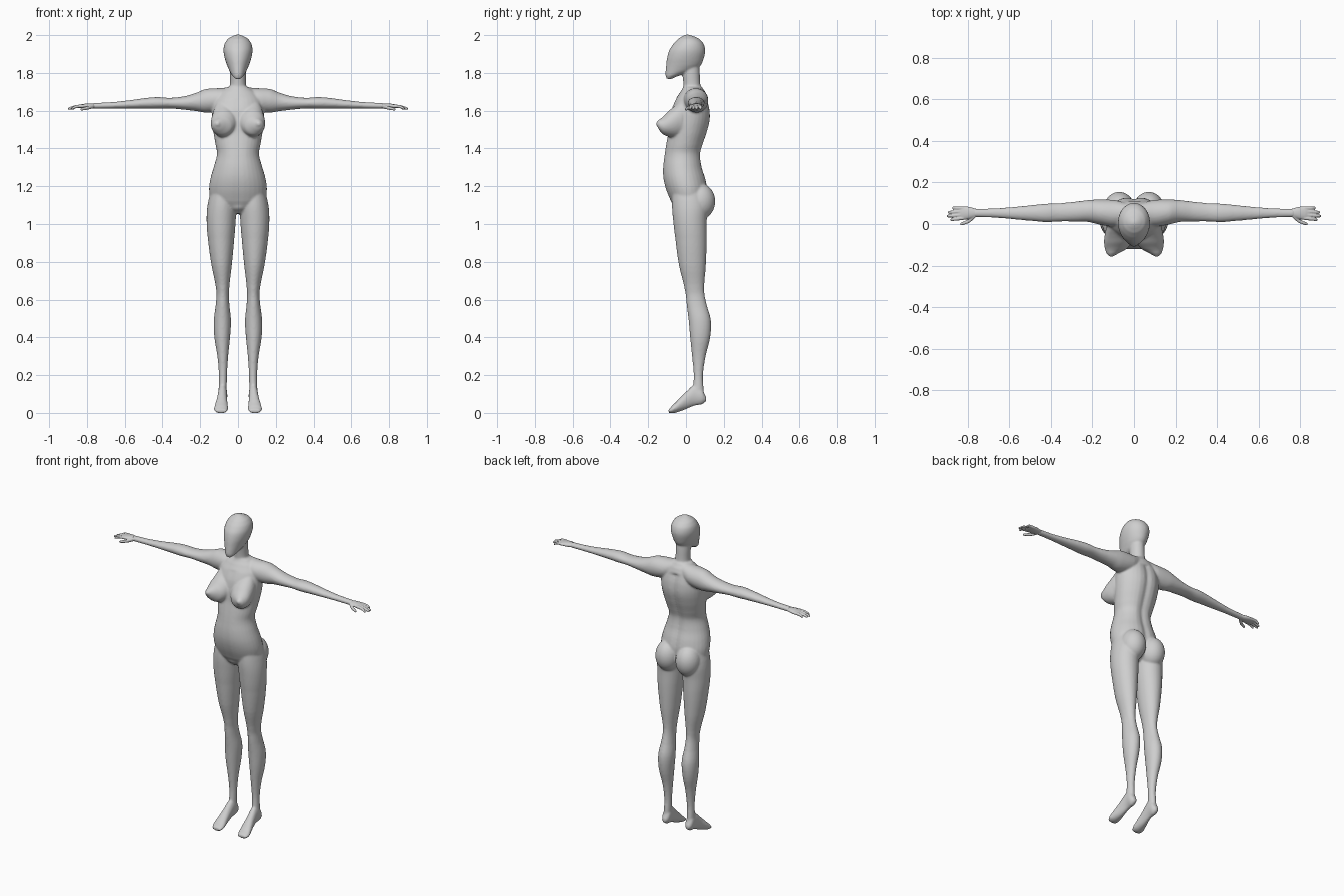
import bpy
import bmesh
from math import sin, cos, pi, exp
from mathutils import Vector

default = bpy.data.objects.get("Cube")
if default:
    bpy.data.objects.remove(default, do_unlink=True)

grey = bpy.data.materials.new("mannequin_grey")
grey.use_nodes = True
grey.diffuse_color = (0.62, 0.62, 0.62, 1)
grey.node_tree.nodes["Principled BSDF"].inputs["Base Color"].default_value = (0.62, 0.62, 0.62, 1)

SIDES = 32
STEPS = 4


def spline(rows):
    """Refine a table of sections with a Catmull-Rom curve."""
    out = []
    for i in range(len(rows) - 1):
        p0, p1 = rows[max(i - 1, 0)], rows[i]
        p2, p3 = rows[i + 1], rows[min(i + 2, len(rows) - 1)]
        for k in range(STEPS):
            t = k / STEPS
            out.append([b + t * ((c - a) + t * ((2 * a - 5 * b + 4 * c - d)
                        + t * (3 * b - a - 3 * c + d))) / 2
                        if n else b + t * (c - b)
                        for n, (a, b, c, d) in enumerate(zip(p0, p1, p2, p3))])
    out.append(list(rows[-1]))
    return out


def skin(bm, rings):
    """Join rings of points into a closed skin."""
    loops = [[bm.verts.new(p) for p in ring] for ring in rings]
    for low, high in zip(loops, loops[1:]):
        for j in range(len(low)):
            k = (j + 1) % len(low)
            bm.faces.new((low[j], low[k], high[k], high[j]))
    bm.faces.new(loops[0][::-1])
    bm.faces.new(loops[-1])


def loft(bm, axis, rows, side=1, shape=None):
    """Oval sections along an axis; a row is position, then the bounds on the other two axes."""
    rings = []
    for t, a0, a1, b0, b1 in spline(rows):
        ring = []
        for j in range(SIDES):
            angle = 2 * pi * j / SIDES
            point = [(a0 + a1) / 2 + (a1 - a0) / 2 * cos(angle),
                     (b0 + b1) / 2 + (b1 - b0) / 2 * sin(angle)]
            point.insert(axis, t)
            point = Vector(point)
            if shape:
                shape(point, (b0 + b1) / 2)
            point.x *= side
            ring.append(point)
        rings.append(ring)
    skin(bm, rings)


def centred(rows):
    """Turn half widths into symmetric bounds."""
    return [(z, -half, half, front, back) for z, half, front, back in rows]


def ball(bm, centre, radii):
    made = bmesh.ops.create_uvsphere(bm, u_segments=SIDES, v_segments=SIDES // 2, radius=1)
    for v in made["verts"]:
        v.co = Vector(c + r * p for c, r, p in zip(centre, radii, v.co))


def finger(bm, points, start, end, side):
    """Tapering round digit through a few points."""
    rows = spline([(i, *p) for i, p in enumerate(points)])
    rings = []
    for i, (_, x, y, z) in enumerate(rows):
        f = i / (len(rows) - 1)
        radius = start + (end - start) * f
        if i == len(rows) - 1:
            radius *= 0.6
        rings.append([Vector((side * x, y + radius * cos(a), z + radius * sin(a)))
                      for a in (2 * pi * j / 12 for j in range(12))])
    skin(bm, rings)


def finish(bm, name, voxel, rounds):
    """Fuse overlapping volumes into one smooth surface."""
    bmesh.ops.recalc_face_normals(bm, faces=bm.faces[:])
    mesh = bpy.data.meshes.new(name)
    bm.to_mesh(mesh)
    bm.free()
    mesh.materials.append(grey)
    obj = bpy.data.objects.new(name, mesh)
    bpy.context.scene.collection.objects.link(obj)
    fuse = obj.modifiers.new("fuse", "REMESH")
    fuse.mode = "VOXEL"
    fuse.voxel_size = voxel
    fuse.use_smooth_shade = True
    soften = obj.modifiers.new("soften", "SMOOTH")
    soften.factor = 0.5
    soften.iterations = rounds


def furrow(p, middle):
    """Shallow groove down the spine and the belly."""
    if 1.1 < p.z < 1.66:
        depth = 0.014 if p.y > middle else -0.004
        p.y -= depth * exp(-(p.x / 0.025) ** 2)


torso = centred([
    (1.055, .03, -.03, .05), (1.08, .08, -.058, .09), (1.12, .14, -.082, .11),
    (1.18, .153, -.107, .118), (1.24, .146, -.122, .108), (1.30, .129, -.124, .09),
    (1.37, .111, -.116, .082), (1.42, .119, -.108, .095), (1.48, .129, -.097, .115),
    (1.55, .137, -.09, .132), (1.61, .138, -.078, .13), (1.66, .125, -.056, .117),
    (1.70, .095, -.03, .102), (1.725, .06, -.015, .085)])

neck = centred([
    (1.62, .07, -.04, .1), (1.70, .05, -.018, .085), (1.74, .042, -.014, .076),
    (1.80, .042, -.02, .073), (1.86, .04, -.02, .07)])

head = centred([
    (1.768, .016, -.102, -.075), (1.785, .031, -.108, -.035), (1.81, .045, -.108, .035),
    (1.84, .058, -.105, .078), (1.88, .071, -.1, .095), (1.92, .077, -.089, .102),
    (1.955, .071, -.066, .093), (1.98, .054, -.042, .071), (1.995, .03, -.018, .04),
    (2.003, .01, -.002, .015)])

leg = [
    (1.20, .025, .14, -.07, .09), (1.10, .01, .161, -.074, .115), (1.02, .012, .166, -.068, .11),
    (.92, .02, .159, -.056, .11), (.78, .033, .14, -.037, .105), (.65, .047, .115, -.006, .096),
    (.58, .046, .117, .003, .108), (.49, .037, .128, .014, .132), (.40, .042, .125, .022, .128),
    (.30, .052, .109, .032, .104), (.20, .058, .101, .041, .09), (.10, .06, .103, .035, .095)]

foot = [
    (.107, .068, .095, .06, .085), (.085, .057, .106, .045, .13), (.045, .057, .106, .038, .15),
    (0, .057, .112, .02, .112), (-.04, .054, .122, .005, .072), (-.07, .053, .127, -.002, .042),
    (-.092, .06, .118, 0, .02)]

arm = [
    (.03, .02, .1, 1.63, 1.725), (.09, -.012, .115, 1.60, 1.72), (.17, -.002, .118, 1.59, 1.715),
    (.22, .01, .115, 1.598, 1.695), (.28, .012, .108, 1.605, 1.677), (.36, .012, .1, 1.612, 1.668),
    (.42, .009, .098, 1.61, 1.672), (.48, .014, .092, 1.611, 1.668), (.57, .022, .083, 1.612, 1.656),
    (.66, .03, .076, 1.612, 1.646), (.77, .033, .073, 1.611, 1.641)]

chest = [
    (-.02, .015, .135, 1.46, 1.66), (-.06, .01, .142, 1.458, 1.625), (-.09, .012, .144, 1.462, 1.60),
    (-.12, .035, .14, 1.473, 1.57), (-.142, .075, .132, 1.497, 1.553), (-.157, .1, .118, 1.523, 1.54)]

palm = [
    (.745, .036, .07, 1.614, 1.638), (.79, .025, .082, 1.611, 1.639), (.825, .02, .086, 1.612, 1.635),
    (.845, .025, .082, 1.614, 1.63)]

# Body: trunk, neck, head, limbs and feet fused into one skin
body = bmesh.new()
loft(body, 2, torso, shape=furrow)
loft(body, 2, neck)
loft(body, 2, head)
for side in (1, -1):
    loft(body, 2, leg, side)
    loft(body, 1, foot, side)
    loft(body, 0, arm, side)
    loft(body, 1, chest, side)
    ball(body, (.071 * side, .074, 1.12), (.074, .081, .095))
finish(body, "body", 0.006, 5)

# Hands: palm, four fingers and a thumb on each side
for side, name in ((1, "left_hand"), (-1, "right_hand")):
    hand = bmesh.new()
    loft(hand, 0, palm, side)
    for y, tip_y, tip_x in ((.029, .02, .882), (.045, .038, .9), (.061, .056, .896), (.076, .077, .874)):
        finger(hand, [(.82, y, 1.624), (.855, (y + tip_y) / 2, 1.622), (tip_x, tip_y, 1.61)],
               .0095, .007, side)
    finger(hand, [(.765, .04, 1.624), (.795, .014, 1.615), (.835, -.001, 1.607)], .012, .007, side)
    finish(hand, name, 0.003, 2)
